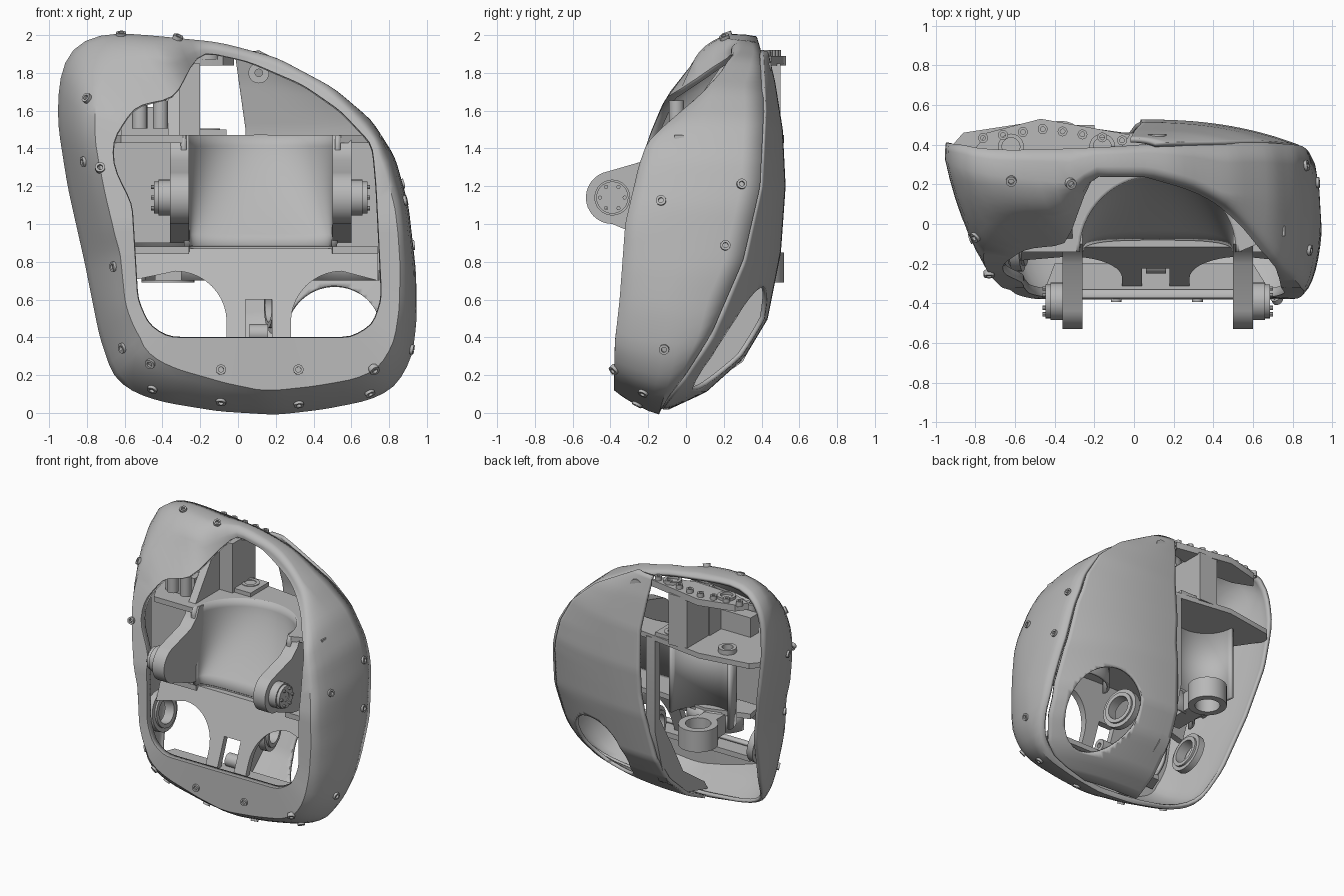
import bpy, bmesh, math
from mathutils import Vector

if "Cube" in bpy.data.objects:
    bpy.data.objects.remove(bpy.data.objects["Cube"])

grey = bpy.data.materials.new("neutral_grey")
grey.use_nodes = True
grey.diffuse_color = (0.48, 0.48, 0.48, 1)
grey.node_tree.nodes["Principled BSDF"].inputs["Base Color"].default_value = (0.48, 0.48, 0.48, 1)


def build(name, verts, faces, thick=0):
    me = bpy.data.meshes.new(name)
    me.from_pydata([tuple(v) for v in verts], [], faces)
    bm = bmesh.new()
    bm.from_mesh(me)
    bmesh.ops.delete(bm, geom=[v for v in bm.verts if not v.link_faces], context="VERTS")
    bmesh.ops.recalc_face_normals(bm, faces=bm.faces)
    bm.to_mesh(me)
    bm.free()
    me.materials.append(grey)
    ob = bpy.data.objects.new(name, me)
    bpy.context.collection.objects.link(ob)
    if thick:
        mod = ob.modifiers.new("wall", "SOLIDIFY")
        mod.thickness, mod.offset = thick, 0
    bpy.ops.object.select_all(action="DESELECT")
    ob.select_set(True)
    bpy.context.view_layer.objects.active = ob
    bpy.ops.object.shade_smooth_by_angle(angle=math.radians(35))
    return ob


def grid(name, rows, closed=False, thick=0.0, gap=()):
    # skin between rows of points; faces lying wholly on gap points are left out
    n = len(rows[0])
    m = n if closed else n - 1
    faces = [(r*n + i, r*n + (i+1) % n, (r+1)*n + (i+1) % n, (r+1)*n + i)
             for r in range(len(rows) - 1) for i in range(m)]
    faces = [f for f in faces if not all(v in gap for v in f)]
    return build(name, [v for row in rows for v in row], faces, thick)


def prism(name, pts, a, b, place):
    # extrude a flat outline from a to b; place maps (u, v, w) to x, y, z
    n = len(pts)
    verts = [place(u, v, w) for w in (a, b) for u, v in pts]
    faces = [tuple(range(n)), tuple(range(2*n - 1, n - 1, -1))]
    faces += [(i, (i+1) % n, n + (i+1) % n, n + i) for i in range(n)]
    return build(name, verts, faces)


def ring(name, ro, ri, h, loc, axis, seg=28):
    # short tube about an axis
    q = Vector(axis).to_track_quat("Z", "Y")
    rows = [[Vector(loc) + q @ Vector((r*math.cos(t), r*math.sin(t), z))
             for t in (math.tau*i/seg for i in range(seg))]
            for r, z in ((ri, -h/2), (ro, -h/2), (ro, h/2), (ri, h/2), (ri, -h/2))]
    return grid(name, rows, True)


flat = lambda u, v, w: (u, v, w)
side = lambda u, v, w: (w, u, v)


def box(name, x, y, z):
    return prism(name, [(x[0], y[0]), (x[1], y[0]), (x[1], y[1]), (x[0], y[1])], *z, flat)


def interp(pts, t):
    if t <= pts[0][0]:
        return pts[0][1]
    for (a, p), (b, q) in zip(pts, pts[1:]):
        if t <= b:
            return p + (q - p)*(t - a)/(b - a)
    return pts[-1][1]


# depth along the height: front face, recessed upper opening, rear seam, rear bulge
front_y = [(0, -.3), (.12, -.37), (.38, -.365), (.6, -.34), (1, -.31), (1.3, -.24),
           (1.5, -.17), (1.66, -.1), (1.85, .05), (1.95, .14), (2, .22)]
recess_y = [(1.3, -.4), (1.42, -.2), (1.5, -.12), (1.6, 0), (1.68, .1), (1.78, .19), (1.87, .25)]
rear_y = [(0, -.15), (.2, 0), (.4, .13), (.8, .3), (1.2, .39), (1.6, .41), (1.9, .4), (2, .37)]
bulge_y = [(0, -.16), (.12, .1), (.3, .3), (.5, .42), (.85, .49), (1.2, .515),
           (1.5, .5), (1.75, .46), (1.92, .42)]
outline = [(-.93, 1.8), (-.86, 1.94), (-.7, 2), (-.5, 1.99), (-.1, 1.95), (.2, 1.87), (.5, 1.71),
           (.7, 1.54), (.82, 1.35), (.89, 1.1), (.93, .75), (.935, .5), (.91, .3), (.83, .15),
           (.7, .08), (.45, .03), (.2, 0), (-.1, .02), (-.4, .07), (-.55, .12), (-.65, .2),
           (-.72, .4), (-.8, .8), (-.89, 1.2), (-.945, 1.55)]
opening = [(-.35, 1.67), (-.3, 1.75), (-.25, 1.87), (-.18, 1.92), (.05, 1.87), (.35, 1.74),
           (.55, 1.6), (.72, 1.42), (.74, 1.2), (.77, .6), (.72, .46), (.6, .39), (-.37, .39),
           (-.48, .46), (-.54, .6), (-.57, 1.1), (-.67, 1.3), (-.67, 1.45), (-.55, 1.63)]
N = 112
C = Vector((.1, .95))


def sample(poly):
    # cast evenly turned rays from the centre onto the outline
    out = []
    for i in range(N):
        d = Vector((math.cos(math.tau*i/N), math.sin(math.tau*i/N)))
        best = 0
        for p, q in zip(poly, poly[1:] + poly[:1]):
            p, e = Vector(p) - C, Vector(q) - Vector(p)
            den = d.cross(e)
            if abs(den) > 1e-9:
                t, s = p.cross(e)/den, p.cross(d)/den
                if t > 0 and -1e-6 <= s <= 1.000001:
                    best = max(best, t)
        out.append(C + d*best)
    return [(out[i-1] + out[i]*2 + out[(i+1) % N])/4 for i in range(N)]


def face_y(p):
    g = min(1, max(0, (p.x + .35)/.15))
    f = interp(front_y, p.y)
    return f + g*(max(f, interp(recess_y, p.y)) - f)


def section(h, p, steps=7):
    # one cross-section of the shell wall, from the opening round to the rear seam
    d = (p - C).normalized()
    left, low = max(0, -d.x), max(0, -d.y)
    lin = .8*max(left, low)
    ratio = (h - C).length/(p - C).length
    k0 = max(.92 - .12*left - .05*low, ratio + .25*(1 - ratio))
    yf = face_y(C + (p - C)*k0)
    yr = interp(rear_y, p.y)
    ym = max(yf + .04, yr - .25*min(1, p.y/.6)*(1 - .8*left))
    out = [(h.x, face_y(h) + .035, h.y), (h.x, face_y(h), h.y)]
    for i in range(steps):
        f = i/(steps - 1)
        a = f*math.pi/2
        k = k0 + (1 - k0)*(lin*f + (1 - lin)*math.sin(a))
        q = C + (p - C)*k
        out.append((q.x, yf + (ym - yf)*(lin*f + (1 - lin)*(1 - math.cos(a))), q.y))
    for k, f in ((.99, .6), (.97, 1)):
        q = C + (p - C)*(k + (1 - k)*left)
        out.append((q.x, ym + (yr - ym)*f, q.y))
    return out


# outer shell
sections = [section(h, p) for h, p in zip(sample(opening), sample(outline))]
shell = grid("outer_shell", list(zip(*sections)), True, .025)

# rear cover on the left half, with an oval opening low down
cover_x = [(.02, .3), (.08, .66), (.15, .78), (.3, .86), (.5, .895), (.75, .89), (1.1, .85),
           (1.35, .78), (1.54, .67), (1.71, .48), (1.87, .19), (1.93, .07)]
cover_edge = [(0, -.1), (.4, -.06), (1, .03), (1.5, .04), (1.93, -.02)]
rows, gap, cols = [], set(), 33
for i in range(61):
    row = []
    for j in range(cols):
        z = .03 + 1.88*i/60
        x0, x1 = interp(cover_edge, z), interp(cover_x, z)
        x = x0 + (x1 - x0)*j/(cols - 1)
        r = math.hypot((x - .51)/.26, (z - .4)/.27)
        if r < 1:
            gap.add(i*cols + j)
            r = max(r, .05)
            x, z = .51 + (x - .51)/r, .4 + (z - .4)/r
            x0, x1 = interp(cover_edge, z), interp(cover_x, z)
        u = min(1, max(0, (x - x0)/(x1 - x0)))
        y0, y1 = interp(bulge_y, z), interp(rear_y, z)
        row.append((x, y0 + (y1 - y0)*u**2.4, z))
    rows.append(row)
grid("rear_cover", rows, thick=.025, gap=gap)

# concave cradle between the shoulders
CX, CY = .12, -.14


def arc(rx, ry, z, power=1.0):
    pts = [(math.cos(math.pi*i/32), math.sin(math.pi*i/32)) for i in range(33)]
    return [(CX + rx*math.copysign(abs(c)**power, c), CY + ry*s**power, z) for c, s in pts]


grid("cradle", [arc(.41 - .02*t, .40 - .33*t**1.5, 1.47 - .59*t, 1 - .35*t)
                for t in (i/10 for i in range(11))], thick=.03)

# shelves that carry the cradle
upper = [p[:2] for p in arc(.41, .40, 0)]
prism("upper_shelf", upper + [(-.62, -.14), (-.74, .1), (-.93, .38), (-.86, .46), (-.47, .52),
                              (-.05, .46), (.3, .42), (.66, .3), (.72, -.06)], 1.43, 1.47, flat)
lower = [p[:2] for p in arc(.38, .07, 0, .65)]
prism("lower_shelf", lower + [(-.58, -.14), (-.62, .1), (-.3, .2), (.1, .16), (.5, .2),
                              (.74, .1), (.74, -.14)], .84, .88, flat)

# side walls behind the front opening
box("right_inner_wall", (-.7, -.27), (-.06, -.01), (.9, 1.47))
box("left_inner_wall", (.5, .76), (-.06, -.01), (.75, 1.47))
for s in (-1, 1):
    x = CX + s*.43
    tag = "left" if s > 0 else "right"
    # forward arm with a round end and its bearing
    tip = [(-.39 + .14*math.cos(a), 1.14 + .14*math.sin(a))
           for a in (math.radians(110 + 160*i/14) for i in range(15))]
    prism(tag + "_arm", [(-.1, 1.47), (-.13, 1.40), (-.2, 1.34)] + tip + [(-.2, .92), (-.05, .9), (-.05, 1.47)],
          x - .05, x + .05, side)
    axis = (s, 0, 0)
    ring(tag + "_bearing", .095, .05, .06, (x + s*.08, -.39, 1.14), axis)
    ring(tag + "_bearing_flange", .085, .035, .03, (x + s*.12, -.39, 1.14), axis)
    ring(tag + "_bearing_core", .05, .0005, .12, (x + s*.07, -.39, 1.14), axis)
    for k in range(6):
        a = math.tau*k/6
        ring(tag + "_bearing_bolt", .011, .0005, .02,
             (x + s*.14, -.39 + .065*math.cos(a), 1.14 + .065*math.sin(a)), axis, 8)
    # hollow above each hip
    grid(tag + "_hip_hollow", [[(CX + s*(.4 + .22*math.cos(a)), .02 + .17*math.sin(a), z)
         for a in (math.pi*i/16 for i in range(17))] for z in (.7, .86)], thick=.02)

# hip rings: one on the right wall, one on the flank of the column
for tag, loc, axis in (("right", (-.585, -.09, .58), (1, 0, .15)), ("left", (.2, .1, .57), (1, .2, 0))):
    ring(tag + "_hip_ring", .15, .11, .05, loc, axis)
    ring(tag + "_hip_ring_seat", .12, .09, .08, loc, axis)

# central leaning column with arched shoulders and a notch
arch = [(.28 + .27*(1 - math.cos(a)), .48 + .27*math.sin(a))
        for a in (math.pi/2*i/10 for i in range(11))]
half = [(.18, .36), (.28, .36)] + arch + [(.74, .7), (.74, .87)]
mirror = [(2*.11 - u if u < .6 else -.57, v) for u, v in reversed(half)]
prism("central_column", [(.04, .6), (.18, .6)] + half + mirror, 0, .05,
      lambda u, v, w: (u, -.32 + .4*(v - .36) + w, v))
ring("column_catch", .05, .02, .1, (.11, -.2, .42), (1, 0, 0), 16)
prism("bottom_tray", [(-.45, -.33), (.68, -.33), (.6, -.2), (-.4, -.2)], .34, .38, flat)

# upper bracket, top plate and its fasteners
prism("top_plate", [(-.8, .38), (-.74, .46), (-.47, .53), (-.02, .45), (-.08, .36), (-.3, .3), (-.65, .32)],
      1.84, 1.89, flat)
box("bracket_post", (-.36, -.2), (.22, .5), (1.46, 1.85))
box("bracket_foot", (-.36, -.06), (.24, .46), (1.47, 1.5))
prism("bracket_gusset", [(-.08, 1.46), (.24, 1.46), (.24, 1.84), (.19, 1.84)], -.37, -.31, side)
for i in range(8):
    x = -.76 + .1*i
    ring("plate_bolt", .025, .012, .04, (x, .48 - .15*abs(x + .45), 1.9), (0, 0, 1), 12)
for x in (-.62, -.16):
    ring("plate_boss", .065, .045, .04, (x, .39, 1.89), (0, 0, 1))
    ring("shelf_boss", .065, .04, .05, (x, .38, 1.48), (0, 0, 1))
for x in (-.52, -.41):
    ring("corner_bolt", .04, .015, .15, (x, -.05, 1.58), (0, 0, 1), 16)
box("corner_bracket", (-.62, -.37), (0, .1), (1.46, 1.62))
ring("cover_stud", .055, .02, .1, (.11, .4, 1.8), (0, 1, 0))

# rear lug on the right and its web
ring("rear_lug", .14, .09, .16, (-.37, .38, .77), (0, 0, 1))
box("rear_lug_web", (-.44, -.3), (-.02, .26), (.7, .85))
grid("rear_hollow", [[(-.37 + .25*math.cos(a), .36 - .24*math.sin(a), z)
     for a in (math.pi*i/20 for i in range(21))] for z in (.86, 1.44)], thick=.025)
prism("rear_rib", [(-.18, .05), (.08, .12), (.3, .27), (.37, .4), (.46, .72), (.46, 1.45), (.4, 1.45),
                   (.4, .8), (.26, .56), (.12, .3), (-.14, .12)], -.06, .02, side)

# screw heads set into the shell
screws = [(x, -.4, .23) for x in (-.49, -.09, .32, .72)]
screws += [(x, -.25, .06) for x in (-.48, -.09, .32, .72)]
screws += [(.95, -.14, 1.14), (.95, .21, .89), (.95, -.12, .33), (.9, .3, 1.22), (-.8, -.3, 1.3),
           (-.9, -.1, 1.32), (-.84, -.1, 1.69), (-.75, -.3, .77), (-.7, -.3, .32),
           (-.62, .2, 2.05), (-.31, .2, 2.05)]
for p in screws:
    hit, loc, nor, _ = shell.closest_point_on_mesh(Vector(p))
    ring("shell_screw", .027, .014, .03, loc, nor, 14)
